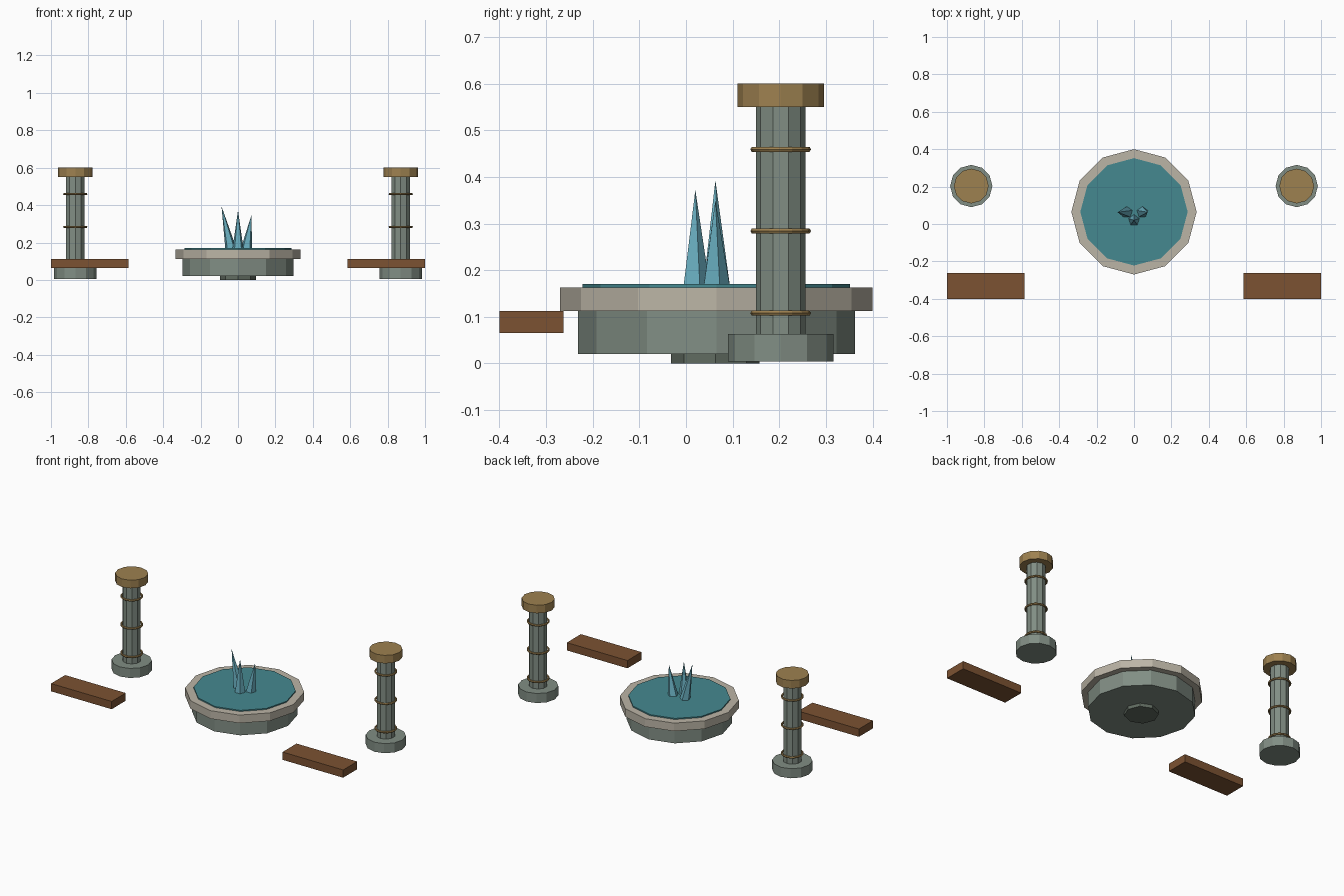
import bpy, math
from mathutils import Vector

if "Cube" in bpy.data.objects:
    bpy.data.objects.remove(bpy.data.objects["Cube"])


def material(name, rgb):
    m = bpy.data.materials.new(name)
    m.diffuse_color = (*rgb, 1)
    m.use_nodes = True
    m.node_tree.nodes["Principled BSDF"].inputs["Base Color"].default_value = m.diffuse_color
    return m


stone = material("stone", (0.22, 0.27, 0.23))
dark = material("dark_stone", (0.12, 0.15, 0.12))
pale = material("pale_stone", (0.50, 0.46, 0.38))
brass = material("brass", (0.34, 0.22, 0.08))
wood = material("wood", (0.20, 0.085, 0.032))
water = material("water", (0.06, 0.25, 0.28))
spray = material("spray", (0.14, 0.42, 0.52))


def finish(name, mat):
    ob = bpy.context.object
    ob.name = name
    ob.data.materials.append(mat)
    return ob


def drum(name, mat, x, y, r, z0, z1, sides=12):
    bpy.ops.mesh.primitive_cylinder_add(vertices=sides, radius=r, depth=z1 - z0,
                                        location=(x, y, (z0 + z1) / 2))
    return finish(name, mat)


def jet(name, base, tip, r=0.032):
    # slender leaning spike from base to tip
    base, tip = Vector(base), Vector(tip)
    d = tip - base
    bpy.ops.mesh.primitive_cone_add(vertices=5, radius1=r, depth=d.length,
                                    location=(base + tip) / 2)
    ob = finish(name, spray)
    ob.rotation_euler = Vector((0, 0, 1)).rotation_difference(d).to_euler()


# fountain basin
CY = 0.065
drum("basin_foot", dark, 0, CY - 0.002, 0.095, 0, 0.03, 8)
drum("basin_bowl", stone, 0, CY, 0.297, 0.02, 0.115)
drum("basin_rim", pale, 0, CY, 0.335, 0.113, 0.163)
drum("water_surface", water, 0, CY, 0.287, 0.155, 0.17)

# water jets
jet("jet_left", (-0.037, 0.063, 0.16), (-0.088, 0.063, 0.393))
jet("jet_middle", (0, 0.02, 0.16), (0, 0.02, 0.372))
jet("jet_right", (0.044, 0.063, 0.16), (0.073, 0.063, 0.35))

# columns and benches, one of each per side
for side, s in (("left", -1), ("right", 1)):
    x, y = s * 0.87, 0.203
    drum(side + "_column_base", stone, x, y, 0.113, 0.004, 0.063)
    drum(side + "_column_shaft", stone, x, y, 0.053, 0.06, 0.555, 10)
    drum(side + "_column_cap", brass, x, y, 0.093, 0.55, 0.60)
    for i, z in enumerate((0.108, 0.284, 0.459)):
        bpy.ops.mesh.primitive_torus_add(major_radius=0.059, minor_radius=0.006,
                                         major_segments=16, minor_segments=6,
                                         location=(x, y, z))
        finish(f"{side}_column_band_{i + 1}", brass)
    bpy.ops.mesh.primitive_cube_add(size=1, location=(s * 0.7925, -0.3315, 0.089))
    finish(side + "_bench", wood).scale = (0.415, 0.137, 0.048)
